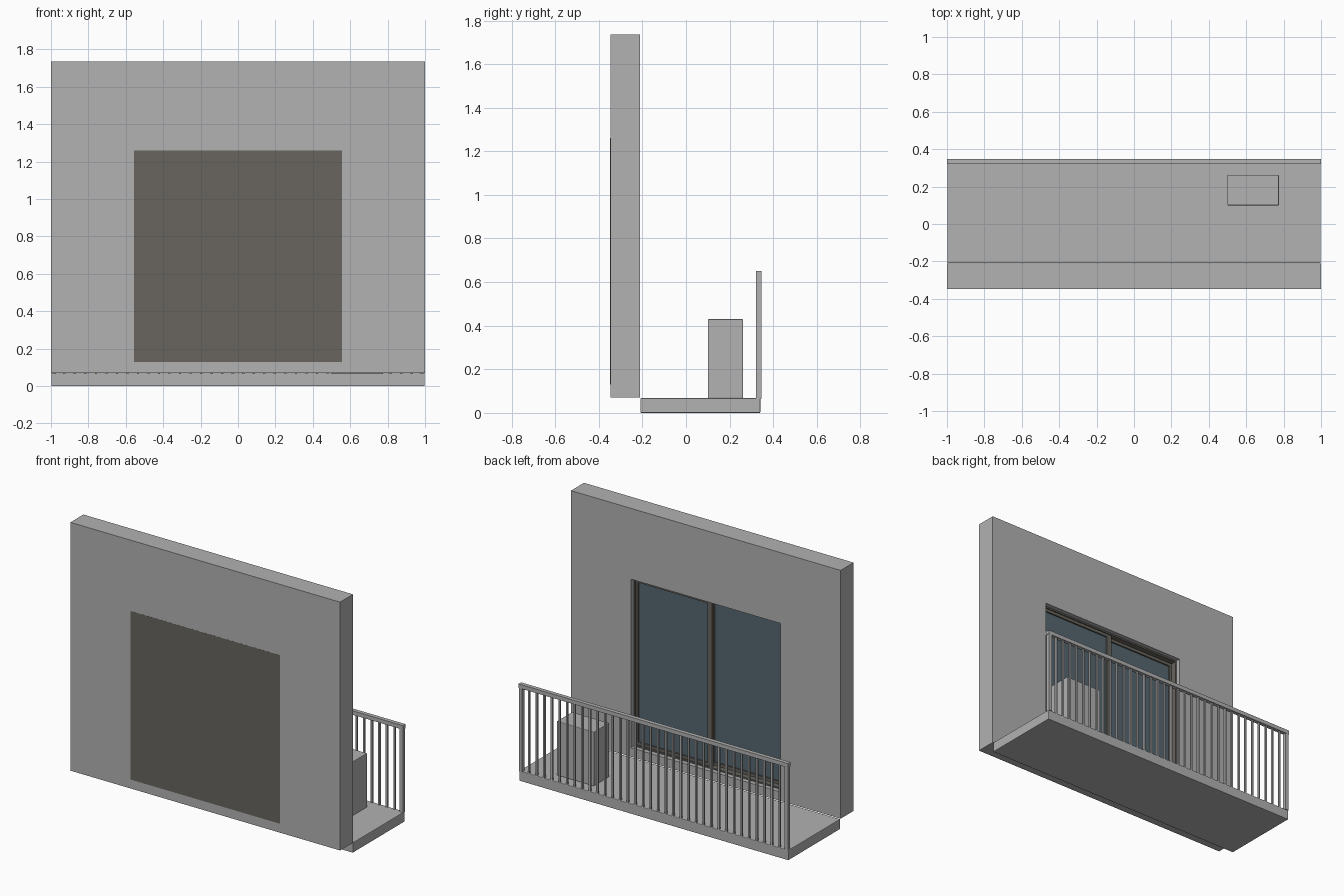
import bpy, bmesh

cube = bpy.data.objects.get("Cube")
if cube:
    bpy.data.objects.remove(cube, do_unlink=True)


def material(name, rgb):
    m = bpy.data.materials.new(name)
    m.use_nodes = True
    m.diffuse_color = (*rgb, 1)
    m.node_tree.nodes["Principled BSDF"].inputs["Base Color"].default_value = (*rgb, 1)
    return m


CONCRETE = material("light grey", (0.445, 0.445, 0.445))
FRAME = material("dark brown grey", (0.138, 0.130, 0.112))
GLASS = material("blue grey glass", (0.092, 0.136, 0.162))


def finish(name, bm, mat, bevel=0):
    bmesh.ops.recalc_face_normals(bm, faces=bm.faces)
    me = bpy.data.meshes.new(name)
    bm.to_mesh(me)
    bm.free()
    me.materials.append(mat)
    ob = bpy.data.objects.new(name, me)
    bpy.context.scene.collection.objects.link(ob)
    if bevel:
        mod = ob.modifiers.new("soft_edges", 'BEVEL')
        mod.width = bevel
        mod.segments = 2
    return ob


def add_box(bm, x, y, z):
    """Add a box given (min, max) on each axis."""
    verts = bmesh.ops.create_cube(bm, size=1)["verts"]
    for v in verts:
        v.co = [lo + (c + 0.5) * (hi - lo) for c, (lo, hi) in zip(v.co, (x, y, z))]


def box(name, x, y, z, mat, bevel=0):
    bm = bmesh.new()
    add_box(bm, x, y, z)
    return finish(name, bm, mat, bevel)


def ring(name, x, z, hole_x, hole_z, y, mat):
    """Rectangular slab in the xz plane with a rectangular hole."""
    bm = bmesh.new()
    loops = []
    for yy in y:
        for (x0, x1), (z0, z1) in ((x, z), (hole_x, hole_z)):
            loops.append([bm.verts.new((px, yy, pz)) for px, pz in
                          ((x0, z0), (x1, z0), (x1, z1), (x0, z1))])
    out_a, in_a, out_b, in_b = loops
    for p, q in ((out_a, in_a), (out_b, in_b), (out_a, out_b), (in_a, in_b)):
        for i in range(4):
            j = (i + 1) % 4
            bm.faces.new((p[i], p[j], q[j], q[i]))
    return finish(name, bm, mat)


def inset(span, d):
    return (span[0] + d, span[1] - d)


# Wall with door opening
WALL_FRONT, WALL_BACK = -0.347, -0.21
open_x, open_z = (-0.555, 0.555), (0.13, 1.26)
ring("wall", (-1, 1), (0.07, 1.735), open_x, open_z, (WALL_FRONT, WALL_BACK), CONCRETE)

# Closed panel on the front side of the opening
box("door_backing", open_x, (WALL_FRONT - 0.0005, -0.30), open_z, FRAME)

# Outer door frame and two staggered sliding sashes
ring("door_frame", open_x, open_z, inset(open_x, 0.01), inset(open_z, 0.01),
     (-0.30, WALL_BACK - 0.03), FRAME)
sash_z = inset(open_z, 0.01)
for name, sx, y0 in (("left_sash", (-0.02, 0.545), -0.27),
                     ("right_sash", (-0.545, 0.02), -0.299)):
    y1 = y0 + 0.022
    hole_x = (sx[0] + (0.035 if sx[0] > -0.1 else 0.015),
              sx[1] - (0.035 if sx[1] < 0.1 else 0.015))
    hole_z = inset(sash_z, 0.02)
    ring(name, sx, sash_z, hole_x, hole_z, (y0, y1), FRAME)
    box(name + "_glass", hole_x, (y0 + 0.005, y1 - 0.01), hole_z, GLASS)

# Balcony floor slab
box("floor_slab", (-0.998, 0.998), (-0.209, 0.341), (0.0, 0.068), CONCRETE, 0.004)

# Storage box on the balcony
box("storage_box", (0.5, 0.775), (0.1, 0.262), (0.067, 0.43), CONCRETE, 0.004)

# Railing: handrail, end posts and evenly spaced bars
RAIL_Y = (0.32, 0.347)
box("handrail", (-1, 1), RAIL_Y, (0.625, 0.652), CONCRETE)
for side, x0 in (("left", 0.973), ("right", -0.998)):
    box(side + "_post", (x0, x0 + 0.025), inset(RAIL_Y, 0.001), (0.066, 0.626), CONCRETE)

bm = bmesh.new()
GAPS, HALF = 35, 0.006
mid = sum(RAIL_Y) / 2
for i in range(1, GAPS):
    cx = -0.985 + 1.97 * i / GAPS
    add_box(bm, (cx - HALF, cx + HALF), (mid - HALF, mid + HALF), (0.066, 0.626))
finish("railing_bars", bm, CONCRETE)
